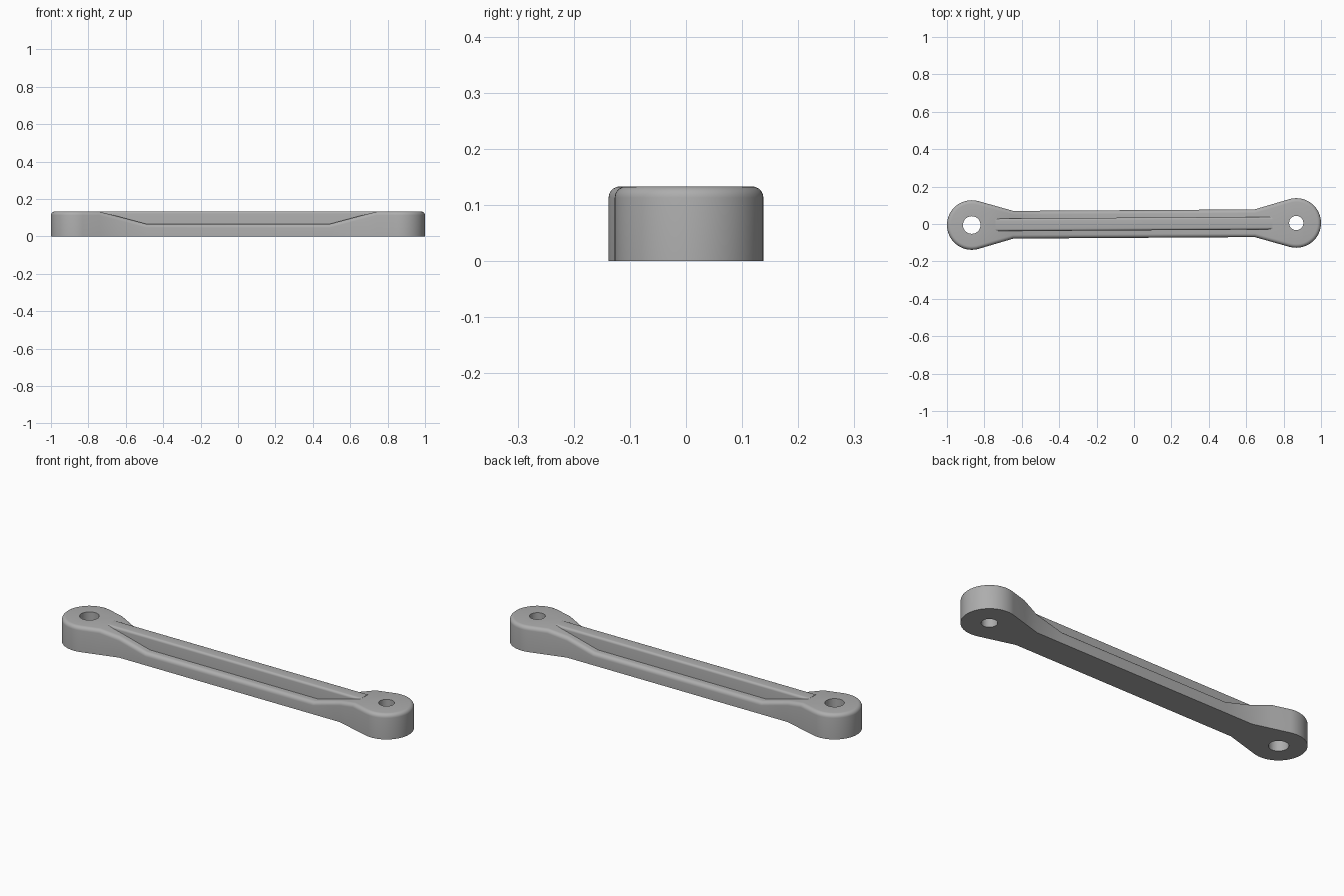
import bpy, bmesh, math
from mathutils import Vector, Matrix

if "Cube" in bpy.data.objects:
    bpy.data.objects.remove(bpy.data.objects["Cube"], do_unlink=True)

HEIGHT, LEDGE = 0.133, 0.066          # full height and height of the side ledges
RADIUS, CENTRE = 0.1325, 0.8675       # round heads and their distance from the middle
HALF, NECK = 0.074, 0.645             # half width of the bar and where it starts to flare
FILLET, STEPS = 0.02, 5
TILT = Matrix.Rotation(0.0063, 4, 'Z')

grey = bpy.data.materials.new("grey metal")
grey.use_nodes = True
grey.diffuse_color = (0.42, 0.42, 0.42, 1)
grey.node_tree.nodes["Principled BSDF"].inputs["Base Color"].default_value = (0.42, 0.42, 0.42, 1)


def top(x):
    """Height of the body: low along the bar, ramping up to the heads."""
    t = (abs(x) - 0.49) / (0.74 - 0.49)
    return LEDGE + (HEIGHT - LEDGE) * min(max(t, 0), 1)


def loft(name, sections):
    """Join closed cross-sections of equal length into a solid."""
    bm = bmesh.new()
    rings = [[bm.verts.new(p) for p in s] for s in sections]
    n = len(rings[0])
    for a, b in zip(rings, rings[1:]):
        for i in range(n):
            j = (i + 1) % n
            bm.faces.new((a[i], a[j], b[j], b[i]))
    bm.faces.new(rings[0])
    bm.faces.new(rings[-1][::-1])
    bmesh.ops.remove_doubles(bm, verts=bm.verts, dist=1e-5)
    bmesh.ops.dissolve_degenerate(bm, edges=bm.edges, dist=1e-5)
    bmesh.ops.recalc_face_normals(bm, faces=bm.faces)
    bm.transform(TILT)
    mesh = bpy.data.meshes.new(name)
    bm.to_mesh(mesh)
    bm.free()
    mesh.materials.append(grey)
    ob = bpy.data.objects.new(name, mesh)
    bpy.context.collection.objects.link(ob)
    return ob


def smooth(ob):
    bpy.ops.object.select_all(action='DESELECT')
    ob.select_set(True)
    bpy.context.view_layer.objects.active = ob
    bpy.ops.object.shade_smooth_by_angle(angle=math.radians(30))


# Half outline: head arc up to its tangent, straight flare, then the bar
run = CENTRE - NECK
touch = math.atan2(HALF, run) + math.acos(RADIUS / math.hypot(run, HALF))
outline = []
for i in range(29):
    a = math.pi + (touch - math.pi) * i / 28
    outline.append((Vector((-CENTRE + RADIUS * math.cos(a), RADIUS * math.sin(a))),
                    Vector((-math.cos(a), -math.sin(a)))))
tangent, inward = outline[-1]
neck = Vector((-NECK, HALF))
outline.append((tangent.lerp(neck, (-0.74 - tangent.x) / (neck.x - tangent.x)), inward))
mitre = inward + Vector((0, -1))
outline.append((neck, mitre * 2 / mitre.length_squared))
outline.append((Vector((-0.49, HALF)), Vector((0, -1))))
outline += [(Vector((-p.x, p.y)), Vector((-d.x, d.y))) for p, d in reversed(outline)]

# Body with a rounded upper rim
sections = []
for p, d in outline:
    side = [(p.x, p.y, 0)]
    for k in range(STEPS + 1):
        a = math.pi / 2 * k / STEPS
        q = p + d * FILLET * (1 - math.cos(a))
        side.append((q.x, q.y, top(q.x) - FILLET * (1 - math.sin(a))))
    sections.append(side + [(x, -y, z) for x, y, z in reversed(side)])
body = loft("link_body", sections)

# Pin holes through the heads
for sign, name, r in ((-1, "right", 0.047), (1, "left", 0.038)):
    bpy.ops.mesh.primitive_cylinder_add(vertices=48, radius=r, depth=1,
                                        location=TILT @ Vector((sign * CENTRE, 0, 0)))
    cutter = bpy.context.object
    cutter.name = name + "_hole_cutter"
    mod = body.modifiers.new(name + " hole", 'BOOLEAN')
    mod.operation, mod.object, mod.solver = 'DIFFERENCE', cutter, 'EXACT'
    bpy.context.view_layer.objects.active = body
    bpy.ops.object.modifier_apply(modifier=mod.name)
    bpy.data.objects.remove(cutter, do_unlink=True)
smooth(body)

# Central rib with rounded upper edges
W, R = 0.034, 0.012
half = [(W, LEDGE / 2)]
for k in range(STEPS + 1):
    a = math.pi / 2 * k / STEPS
    half.append((W - R + R * math.cos(a), HEIGHT - R + R * math.sin(a)))
profile = half + [(-y, z) for y, z in reversed(half)]
rib = loft("centre_rib", [[(x, y, z) for y, z in profile] for x in (-0.74, 0.74)])
smooth(rib)
